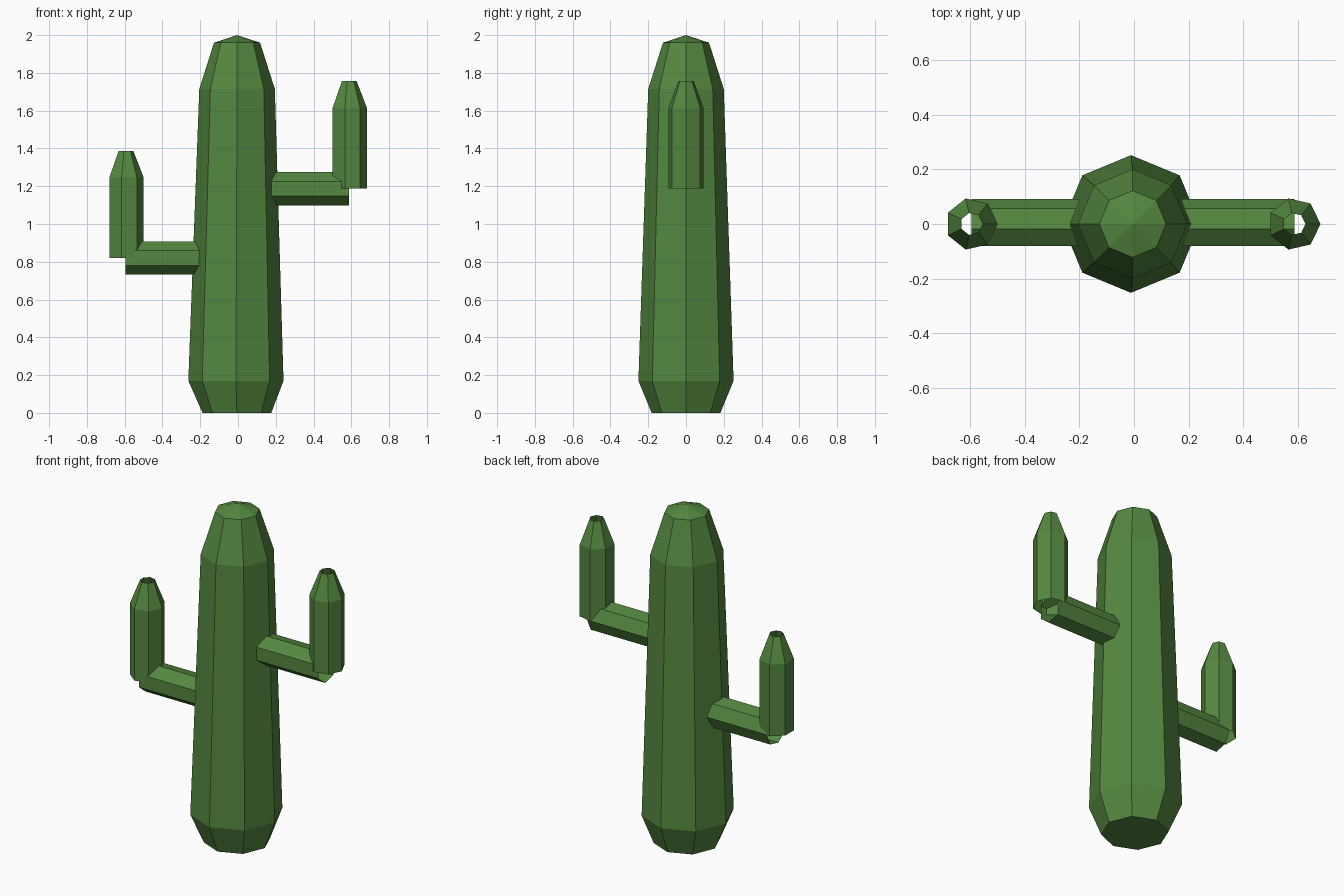
import bpy, bmesh
from math import sin, cos, pi
from mathutils import Matrix, Vector

if "Cube" in bpy.data.objects:
    bpy.data.objects.remove(bpy.data.objects["Cube"])

green = bpy.data.materials.new("cactus green")
green.diffuse_color = (0.089, 0.246, 0.051, 1)
green.use_nodes = True
green.node_tree.nodes["Principled BSDF"].inputs["Base Color"].default_value = green.diffuse_color


def lathe(name, sides, rings, matrix=Matrix(), cap_bottom=False, apex=None):
    """Flat-shaded tube through rings of (radius, height, x shift); open unless capped."""
    bm = bmesh.new()
    loops = []
    for r, z, dx in rings:
        loops.append([bm.verts.new((dx + r * cos(2 * pi * i / sides),
                                    r * sin(2 * pi * i / sides), z)) for i in range(sides)])
    for a, b in zip(loops, loops[1:]):
        for i in range(sides):
            j = (i + 1) % sides
            bm.faces.new((a[i], a[j], b[j], b[i]))
    if cap_bottom:
        bm.faces.new(loops[0][::-1])
    if apex:
        tip = bm.verts.new(apex)
        for i in range(sides):
            bm.faces.new((loops[-1][i], loops[-1][(i + 1) % sides], tip))
    bm.transform(matrix)
    bm.normal_update()
    mesh = bpy.data.meshes.new(name)
    bm.to_mesh(mesh)
    bm.free()
    mesh.materials.append(green)
    obj = bpy.data.objects.new(name, mesh)
    bpy.context.collection.objects.link(obj)
    return obj


# Trunk: tapered octagon with a shallow pointed cap
lathe("trunk", 8,
      [(0.182, 0, -0.006), (0.252, 0.17, -0.011), (0.2, 1.715, -0.005), (0.122, 1.96, -0.005)],
      cap_bottom=True, apex=(-0.005, 0, 2.0))

# Arms: open seven-sided tubes, (side name, elbow x, elbow z, shoulder z, tip z)
for side, x, z, shoulder, tip in (("left", -0.595, 0.82, 1.245, 1.387),
                                  ("right", 0.587, 1.187, 1.613, 1.757)):
    # Horizontal tube from inside the trunk, with one corner towards the back
    s = 1 if x > 0 else -1
    frame = Matrix((Vector((0, 0, s, 0)), Vector((1, 0, 0, 0.001)),
                    Vector((0, s, 0, z)), Vector((0, 0, 0, 1))))
    lathe(side + "_arm_branch", 7, [(0.09, 0.1, 0), (0.09, abs(x), 0)], frame)
    # Upright tube narrowing to an open tip
    lathe(side + "_arm_upright", 7,
          [(0.096, z, 0), (0.096, shoulder, 0), (0.041, tip, 0)],
          Matrix.Translation((x, 0, 0)))
